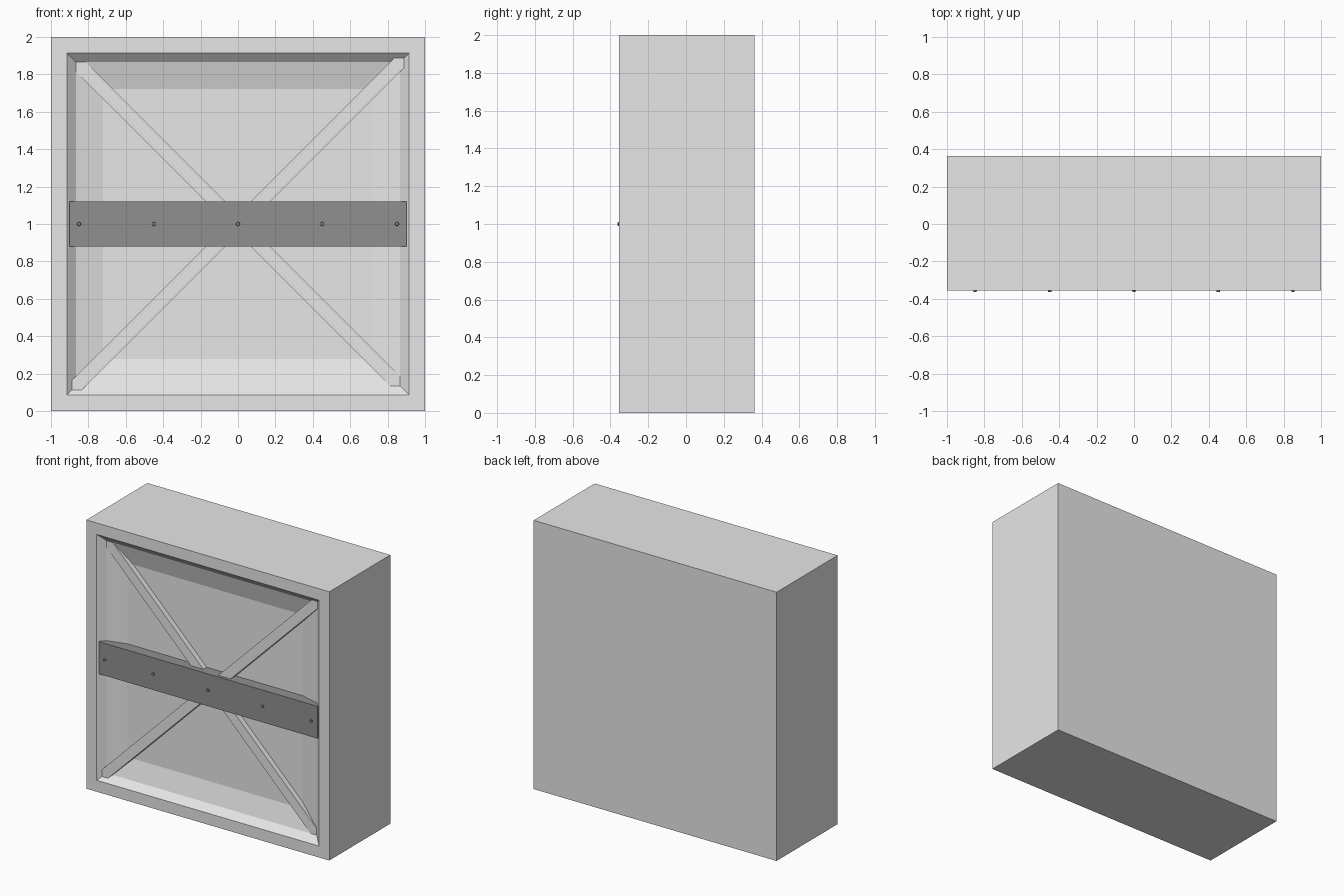
import bpy, bmesh, math
from mathutils import Matrix

if "Cube" in bpy.data.objects:
    bpy.data.objects.remove(bpy.data.objects["Cube"])

FRONT, BACK, MID = -0.355, 0.363, 1.0


def material(name, v):
    m = bpy.data.materials.new(name)
    m.diffuse_color = (v, v, v, 1)
    m.use_nodes = True
    m.node_tree.nodes["Principled BSDF"].inputs["Base Color"].default_value = m.diffuse_color
    return m


light = material("light_grey", 0.8)
dark = material("dark_grey", 0.28)


def finish(bm, name, mat):
    bmesh.ops.recalc_face_normals(bm, faces=bm.faces)
    me = bpy.data.meshes.new(name)
    bm.to_mesh(me)
    bm.free()
    me.materials.append(mat)
    ob = bpy.data.objects.new(name, me)
    bpy.context.collection.objects.link(ob)
    return ob


def bar(name, mat, length, y0, y1, height, angle=0):
    # box centred on the crossing point, turned about the y axis
    bm = bmesh.new()
    mtx = (Matrix.Translation((0, (y0 + y1) / 2, MID)) @ Matrix.Rotation(angle, 4, 'Y')
           @ Matrix.Diagonal((length, y1 - y0, height, 1)))
    bmesh.ops.create_cube(bm, size=1, matrix=mtx)
    return finish(bm, name, mat)


# crate body: square loops from the back, round the rim and down into the recess
bm = bmesh.new()
loops = []
for half, y in [(1, BACK), (1, FRONT), (0.915, FRONT),
                (0.865, FRONT + 0.045), (0.722, FRONT + 0.085)]:
    loops.append([bm.verts.new((sx * half, y, MID + sz * half))
                  for sx, sz in ((-1, -1), (1, -1), (1, 1), (-1, 1))])
for a, b in zip(loops, loops[1:]):
    for i in range(4):
        j = (i + 1) % 4
        bm.faces.new((a[i], a[j], b[j], b[i]))
bm.faces.new(loops[0])
bm.faces.new(loops[-1])
finish(bm, "panel_body", light)

# crossed braces, one slightly in front of the other
for name, depth, angle in (("rear_brace", 0.045, math.pi / 4),
                           ("front_brace", 0.024, -math.pi / 4)):
    bar(name, light, 2.54, FRONT + depth, FRONT + 0.1, 0.072, angle)

# horizontal plank
bar("cross_plank", dark, 1.8, FRONT + 0.003, FRONT + 0.1, 0.24)

# bolts along the plank
for x in (-0.85, -0.45, 0, 0.45, 0.85):
    bm = bmesh.new()
    mtx = Matrix.Translation((x, -0.353, MID)) @ Matrix.Rotation(math.pi / 2, 4, 'X')
    bmesh.ops.create_cone(bm, cap_ends=True, segments=10, radius1=0.012,
                          radius2=0.009, depth=0.02, matrix=mtx)
    finish(bm, "bolt", dark)
